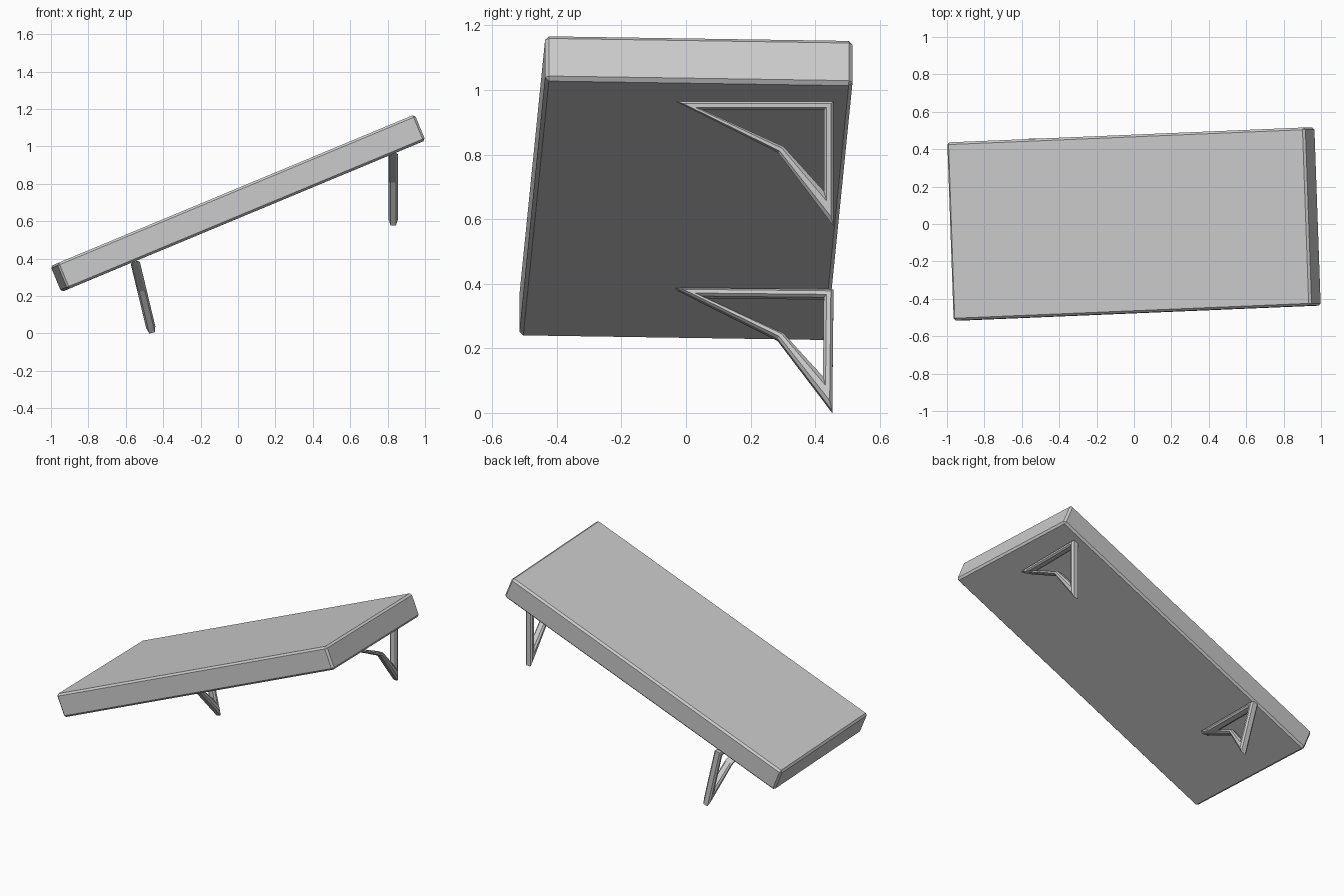
import bpy, bmesh
from math import radians
from mathutils import Matrix, Vector

if "Cube" in bpy.data.objects:
    bpy.data.objects.remove(bpy.data.objects["Cube"])


def add_object(name, bm, matrix):
    bmesh.ops.recalc_face_normals(bm, faces=bm.faces)
    mesh = bpy.data.meshes.new(name)
    bm.to_mesh(mesh)
    bm.free()
    ob = bpy.data.objects.new(name, mesh)
    bpy.context.collection.objects.link(ob)
    ob.matrix_world = matrix
    return ob


# Tilted board: a box with lightly chamfered edges
u = Vector((1.91, 0.08, 0.795)).normalized()
v = Vector((-0.035, 0.95, -0.015))
v = (v - u * v.dot(u)).normalized()
n = u.cross(v)
board_pose = Matrix((u, v, n)).transposed().to_4x4()
board_pose.translation = (0, 0, 0.696)

bm = bmesh.new()
bmesh.ops.create_cube(bm, size=1)
bmesh.ops.scale(bm, vec=(2.075, 0.953, 0.15), verts=bm.verts)
bmesh.ops.bevel(bm, geom=bm.edges[:], offset=0.012, segments=1, affect='EDGES')
add_object("board", bm, board_pose)

# Bracket outline in (y, z): outer and inner corners of the bent triangle
OUTER = [(-0.032, 0.003), (0.457, 0.003), (0.457, -0.384), (0.285, -0.156)]
INNER = [(0.052, -0.023), (0.427, -0.023), (0.427, -0.275), (0.302, -0.137)]
# Chamfered bar section: (blend from outer to inner, x offset)
H, C = 0.025, 0.01
SECTION = [(0, -H + C), (0.28, -H), (0.72, -H), (1, -H + C),
           (1, H - C), (0.72, H), (0.28, H), (0, H - C)]


def add_bracket(name, matrix):
    bm = bmesh.new()
    rings = []
    for o, i in zip(OUTER, INNER):
        o, i = Vector(o), Vector(i)
        ring = []
        for t, x in SECTION:
            p = o.lerp(i, t)
            ring.append(bm.verts.new((x, p.x, p.y)))
        rings.append(ring)
    for k, a in enumerate(rings):
        b = rings[(k + 1) % len(rings)]
        for j in range(len(SECTION)):
            m = (j + 1) % len(SECTION)
            bm.faces.new((a[j], a[m], b[m], b[j]))
    return add_object(name, bm, matrix)


# Upright bracket under the high end, leaning bracket under the low end
add_bracket("upper_bracket", Matrix.Translation((0.83, 0, 0.962)))
add_bracket("lower_bracket",
            Matrix.Translation((-0.55, 0, 0.381))
            @ Matrix.Rotation(radians(-13.5), 4, 'Y')
            @ Matrix.Rotation(radians(-0.6), 4, 'X'))
